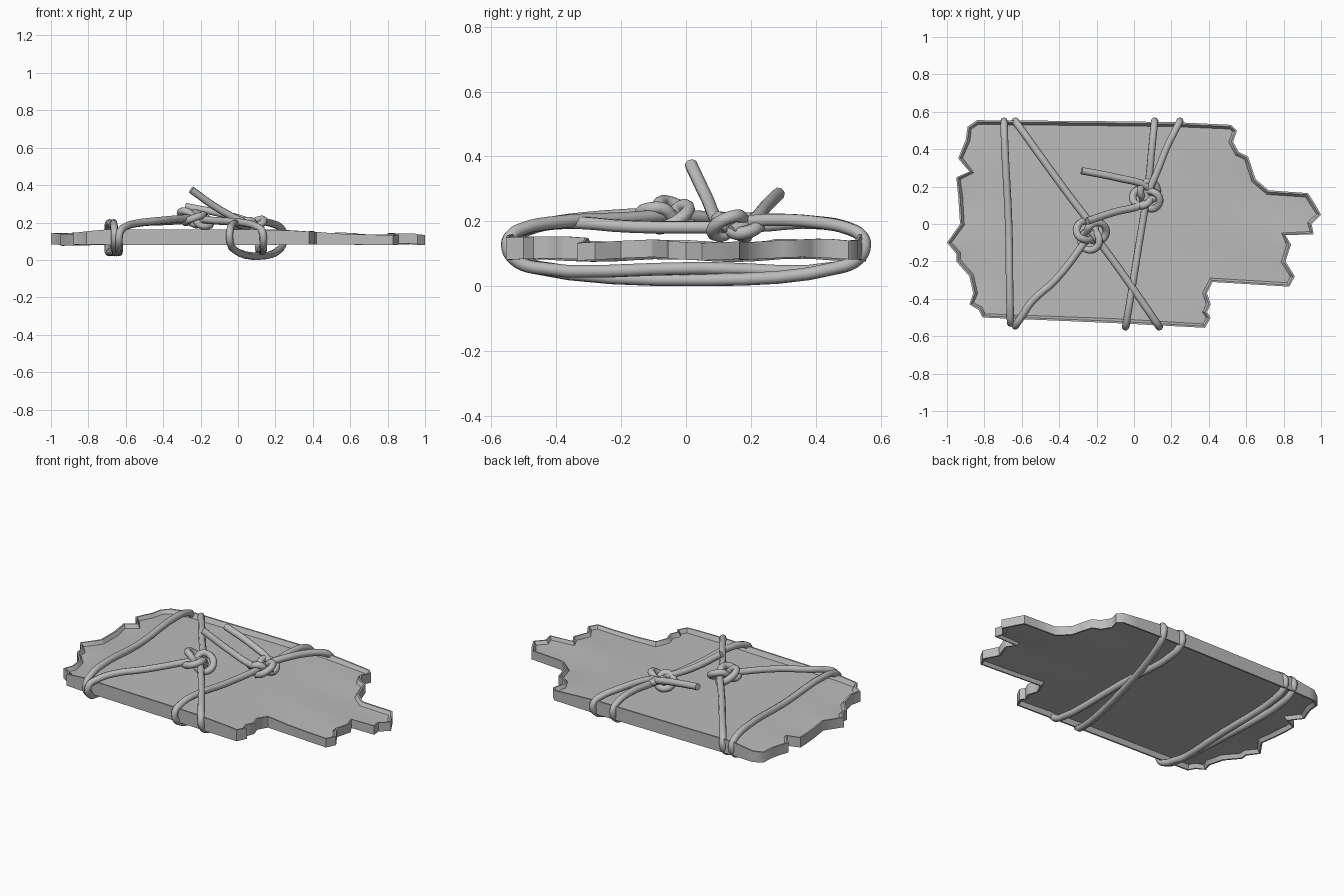
import bpy, bmesh, math
from mathutils import Vector

cube = bpy.data.objects.get("Cube")
if cube:
    bpy.data.objects.remove(cube)

mat = bpy.data.materials.new("plain grey")
mat.use_nodes = True
GREY = (0.5, 0.5, 0.5, 1)
mat.diffuse_color = GREY
mat.node_tree.nodes["Principled BSDF"].inputs["Base Color"].default_value = GREY


def finish(obj, angle):
    bpy.ops.object.select_all(action='DESELECT')
    obj.select_set(True)
    bpy.context.view_layer.objects.active = obj
    if obj.type == 'CURVE':
        bpy.ops.object.convert(target='MESH')
        obj = bpy.context.object
    bpy.ops.object.shade_smooth_by_angle(angle=math.radians(angle))


# Broken board: ragged outline, thickened, rim rounded, thinned toward its ends
outline = [
    (-.84, .555), (-.2, .55), (.2, .545), (.52, .53), (.55, .5), (.53, .44), (.56, .385),
    (.61, .36), (.65, .24), (.72, .18), (.93, .165), (.96, .12), (1, .05), (.95, 0),
    (.96, -.055), (.81, -.06), (.84, -.11), (.81, -.2), (.86, -.28), (.83, -.335), (.42, -.31),
    (.39, -.37), (.41, -.43), (.39, -.47), (.41, -.5), (.38, -.555), (-.1, -.53), (-.81, -.5),
    (-.83, -.46), (-.88, -.43), (-.86, -.37), (-.88, -.28), (-.95, -.2), (-.95, -.16),
    (-1, -.1), (-.93, 0), (-.94, .15), (-.95, .25), (-.88, .28), (-.94, .35), (-.9, .45),
    (-.89, .52)]
bm = bmesh.new()
base = bm.faces.new([bm.verts.new((x, y, -1)) for x, y in outline])
ext = bmesh.ops.extrude_face_region(bm, geom=[base])
bmesh.ops.translate(bm, verts=[v for v in ext['geom'] if isinstance(v, bmesh.types.BMVert)],
                    vec=(0, 0, 2))
bmesh.ops.recalc_face_normals(bm, faces=bm.faces[:])
bm.normal_update()
# Round the rim with two inset steps on both sides
caps = [f for f in bm.faces if abs(f.normal.z) > .9]
rim = {v for f in caps for v in f.verts}
bmesh.ops.inset_region(bm, faces=caps, thickness=.01, use_even_offset=False)
shoulder = {v for f in caps for v in f.verts}
bmesh.ops.inset_region(bm, faces=caps, thickness=.014, use_even_offset=False)
for v in rim:
    v.co.z *= .4
for v in shoulder:
    v.co.z *= .8
# Cut a loose grid so that the faces can swell and thin
for axis, cuts in ((0, [-.8, -.7, -.5, -.2, .1, .3, .42, .55, .7, .85]),
                   (1, [-.4, -.3, -.2, -.1, 0, .1, .2, .3, .4])):
    normal = Vector((1, 0, 0)) if axis == 0 else Vector((0, 1, 0))
    for c in cuts:
        bmesh.ops.bisect_plane(bm, geom=bm.verts[:] + bm.edges[:] + bm.faces[:],
                               plane_co=normal * c, plane_no=normal, dist=.0005)
for v in bm.verts:
    x, y, side = v.co
    right = min(1, max(0, (x - .2) / .4))
    left = min(1, max(0, (-.7 - x) / .2))
    middle = .122 - .01 * right - .012 * left
    half = .041 - .014 * right - .011 * left
    v.co.z = middle + side * half + .005 * math.sin(15 * y + 4 * x) * max(left, right)
bmesh.ops.triangulate(bm, faces=[f for f in bm.faces if len(f.verts) > 4])
bmesh.ops.recalc_face_normals(bm, faces=bm.faces[:])
mesh = bpy.data.meshes.new("broken_board")
bm.to_mesh(mesh)
bm.free()
board = bpy.data.objects.new("broken_board", mesh)
bpy.context.collection.objects.link(board)
mesh.materials.append(mat)
finish(board, 50)


# Ropes: round curves through a few points
def rope(name, points, closed=False, radius=.02):
    curve = bpy.data.curves.new(name, 'CURVE')
    curve.dimensions = '3D'
    curve.bevel_depth = radius
    curve.bevel_resolution = 2
    curve.use_fill_caps = True
    curve.resolution_u = 4
    spline = curve.splines.new('BEZIER')
    spline.bezier_points.add(len(points) - 1)
    for bp, p in zip(spline.bezier_points, points):
        bp.co = p
        bp.handle_left_type = bp.handle_right_type = 'AUTO'
    spline.use_cyclic_u = closed
    curve.materials.append(mat)
    obj = bpy.data.objects.new(name, curve)
    bpy.context.collection.objects.link(obj)
    finish(obj, 50)


def wrap(x, s, above=0, below=0, y=.55, down=True):
    """Round the front (s=-1) or back (s=1) edge; above and below are the
    sideways run of the rope per unit of y on the two faces of the board."""
    steps = [(.13, .195, above), (.05, .178, above), (.01, .155, above), (0, .125, 0),
             (.02, .085, below), (.08, .058, below)]
    pts = [(x + d * run, s * (y - d), z) for d, z, run in steps]
    return pts if down else pts[::-1]


# End lashing: from the first knot, round the board and back to the knot
rope("end_lashing",
     [(-.23, .0, .215), (-.36, .17, .207)] + wrap(-.635, 1, .72)
     + [(-.64, 0, .042)] + wrap(-.66, -1, -.03, 0, .53, False)
     + [(-.67, 0, .183)] + wrap(-.695, 1, .03)
     + [(-.68, 0, .042)] + wrap(-.635, -1, .68, -.1, .545, False)
     + [(-.42, -.3, .21), (-.25, -.08, .225)])

# Middle lashing: from the first knot round the board twice to the second knot
rope("middle_lashing",
     [(-.23, -.04, .22), (-.13, -.17, .21)] + wrap(.135, -1, -.68)
     + [(.122, .05, .056)] + wrap(.11, 1, -.1, 0, .55, False)
     + [(.075, .2, .185), (.02, -.15, .183)] + wrap(-.045, -1, .17, .26)
     + [(.118, .07, .02)] + wrap(.245, 1, -.5, -.26, .55, False)
     + [(.12, .27, .205), (.085, .19, .2)])

# Loose ends of the second knot
rope("loose_end_upper", [(.11, .14, .18), (.04, .1, .2), (-.1, .065, .27), (-.25, .015, .375)])
rope("loose_end_lower", [(.12, .14, .17), (.07, .2, .2), (-.08, .245, .245), (-.28, .285, .285)])


# Knots: overhand loops
def knot(name, centre, size, height, turn, tilt):
    pts = []
    for i in range(18):
        t = 2 * math.pi * i / 18
        r = (2 + math.cos(3 * t)) / 3 * size
        x, y = r * math.cos(2 * t + turn), r * math.sin(2 * t + turn)
        pts.append((centre[0] + x, centre[1] + y,
                    centre[2] + height * math.sin(3 * t) + tilt * x))
    rope(name, pts, True, .02)


knot("first_knot", (-.23, -.055, .22), .085, .03, .4, -.2)
knot("second_knot", (.07, .15, .185), .078, .027, 1.3, .1)
